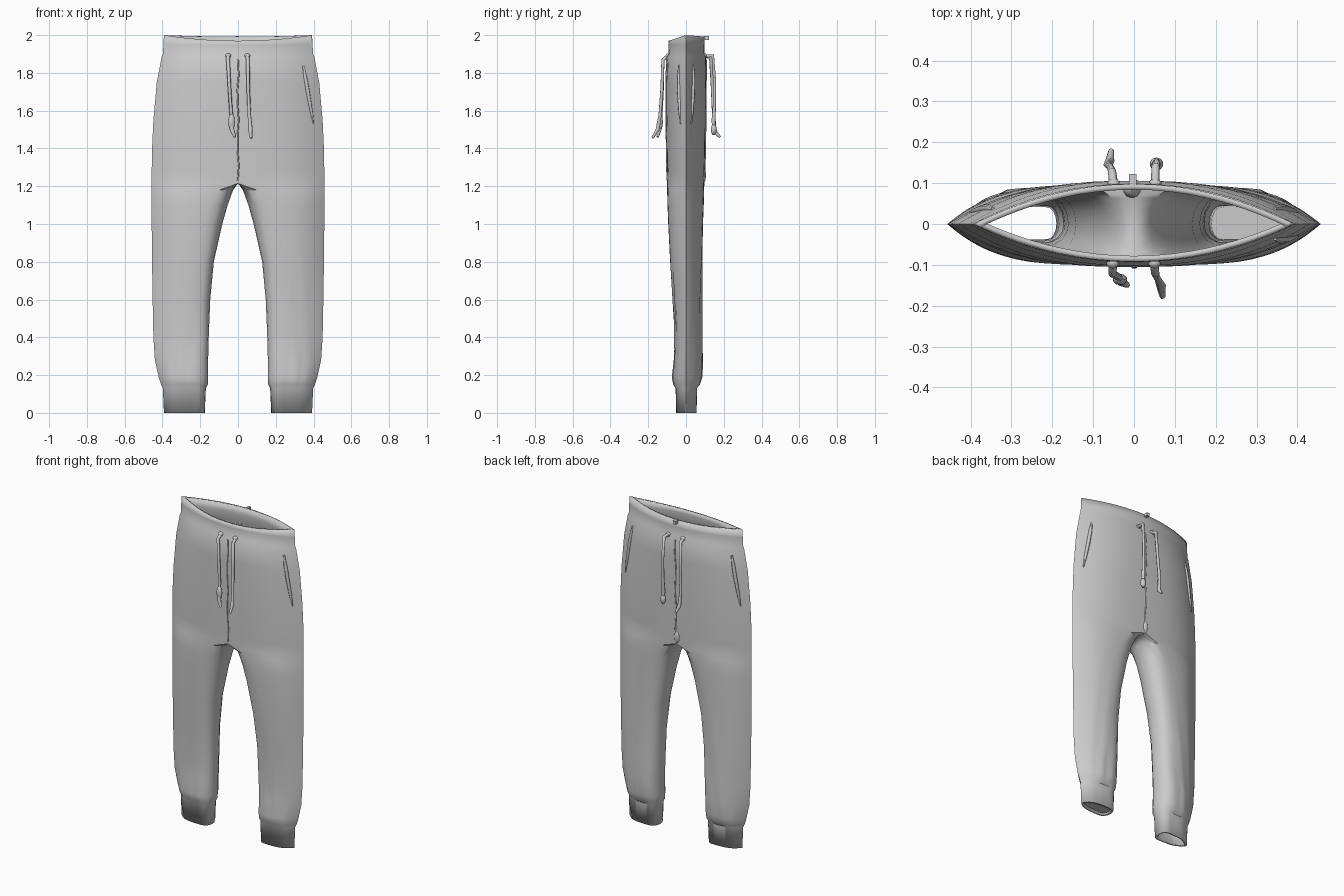
import bpy, bmesh, math
from mathutils import Vector

if "Cube" in bpy.data.objects:
    bpy.data.objects.remove(bpy.data.objects["Cube"])

M, K = 12, 8   # points per front/back arc, steps around the inner leg

# z, inner x, join x, outer x, front depth, back depth, roundness
ROWS = [
    (2.000, 0, 0, .392, .092, .098, 2.0),
    (1.950, 0, 0, .395, .093, .099, 2.1),
    (1.900, 0, 0, .397, .093, .099, 2.2),
    (1.885, 0, 0, .404, .102, .106, 2.3),
    (1.750, 0, 0, .430, .105, .106, 2.6),
    (1.550, 0, 0, .448, .105, .104, 2.8),
    (1.400, 0, 0, .455, .103, .102, 3.0),
    (1.280, 0, 0, .457, .101, .099, 3.0),
    (1.215, 0, 0, .457, .100, .097, 3.0),
    (1.180, .026, .10, .457, .100, .096, 2.9),
    (1.100, .055, .15, .457, .098, .094, 2.7),
    (1.000, .083, .18, .457, .094, .090, 2.6),
    (.800, .128, .21, .455, .084, .086, 2.5),
    (.600, .147, .23, .452, .068, .085, 2.5),
    (.400, .155, .23, .448, .061, .086, 2.5),
    (.280, .158, .24, .440, .062, .088, 2.5),
    (.190, .158, .24, .420, .070, .082, 2.8),
    (.150, .160, .24, .407, .068, .074, 3.2),
    (.132, .170, .22, .398, .055, .059, 4.0),
    (.000, .176, .22, .392, .052, .056, 4.0),
]
CROTCH = 8


def arc_y(row, u):
    return 1 - u ** row[6]


def section(n):
    """One horizontal section of the right half; closed from the crotch down."""
    z, xi, xj, xo, yf, yb, p = row = ROWS[n]
    us = [1 - (1 - i / M) ** 1.5 for i in range(M + 1)]
    pts = []
    for side, seq in ((-1, us), (1, us[-2::-1])):
        depth = yf if side < 0 else yb
        for u in seq:
            # front of the waist dips; legs carry soft folds above the cuff
            dip = (.03 if side < 0 else .008) * (1 - u * u) if n == 0 else 0
            fold = .005 * math.sin(u * 17 + z * 9) if .15 < z < .65 else 0
            pts.append((xj + (xo - xj) * u,
                        side * (depth * arc_y(row, u) + fold * (1 - u)), z - dip))
    if n >= CROTCH:
        for k in range(1, K):
            a = math.pi * k / K
            c = math.cos(a)
            pts.append((xj - (xj - xi) * math.sin(a) ** .8, c * (yb if c > 0 else yf), z))
    return pts


def surface(x, z, side):
    """Point on the trouser surface at x, z; side -1 is front, 1 is back."""
    for a, b in zip(ROWS, ROWS[1:]):
        if b[0] <= z <= a[0]:
            t = (a[0] - z) / (a[0] - b[0])
            r = [i + (j - i) * t for i, j in zip(a, b)]
            u = min(1, max(0, (abs(x) - r[2]) / (r[3] - r[2])))
            return Vector((x, side * r[4 if side < 0 else 5] * arc_y(r, u), z))


def make_object(name, bm, angle=35):
    me = bpy.data.meshes.new(name)
    bm.to_mesh(me)
    bm.free()
    ob = bpy.data.objects.new(name, me)
    bpy.context.collection.objects.link(ob)
    bpy.ops.object.select_all(action='DESELECT')
    bpy.context.view_layer.objects.active = ob
    ob.select_set(True)
    bpy.ops.object.shade_smooth_by_angle(angle=math.radians(angle))
    return ob


def cord(name, pts, radius, radii=None):
    cu = bpy.data.curves.new(name, 'CURVE')
    cu.dimensions = '3D'
    cu.bevel_depth, cu.bevel_resolution = radius, 1
    cu.use_fill_caps = True
    sp = cu.splines.new('POLY')
    sp.points.add(len(pts) - 1)
    for i, (p, co) in enumerate(zip(sp.points, pts)):
        p.co = (*co, 1)
        p.radius = radii[i] if radii else 1
    ob = bpy.data.objects.new(name, cu)
    bpy.context.collection.objects.link(ob)
    return ob


def ball(name, loc, scale):
    bm = bmesh.new()
    bmesh.ops.create_icosphere(bm, subdivisions=2, radius=1)
    bmesh.ops.scale(bm, vec=scale, verts=bm.verts)
    make_object(name, bm).location = loc


# trousers: half shell lofted through the sections, mirrored, given thickness
bm = bmesh.new()
rings = [[bm.verts.new(p) for p in section(n)] for n in range(len(ROWS))]
for n, (up, lo) in enumerate(zip(rings, rings[1:])):
    closed = n >= CROTCH
    for i in range(len(lo) if closed else 2 * M):
        j = (i + 1) % len(lo)
        bm.faces.new((lo[i], lo[j], up[j], up[i]))
pants = make_object("trousers", bm)
mir = pants.modifiers.new("mirror", 'MIRROR')
mir.merge_threshold = .0005
sol = pants.modifiers.new("cloth_thickness", 'SOLIDIFY')
sol.thickness, sol.offset = .014, -1

# closed sole of the right cuff
bm = bmesh.new()
bm.faces.new([bm.verts.new((x, y, .012)) for x, y, z in section(len(ROWS) - 1)])
make_object("right_cuff_lining", bm)

# drawstrings, front and back: x, y, z points
STRINGS = {
    "front_left": [(-.052, -.095, 1.89), (-.053, -.122, 1.87), (-.045, -.125, 1.72),
                   (-.036, -.132, 1.58), (-.032, -.14, 1.50), (-.016, -.15, 1.46)],
    "front_right": [(.05, -.095, 1.89), (.052, -.122, 1.87), (.054, -.127, 1.72),
                    (.06, -.137, 1.58), (.066, -.15, 1.50), (.07, -.178, 1.455)],
    "back_left": [(-.05, .098, 1.89), (-.054, .13, 1.88), (-.058, .14, 1.72),
                  (-.066, .146, 1.58), (-.06, .152, 1.49), (-.056, .18, 1.46)],
    "back_right": [(.052, .098, 1.89), (.053, .142, 1.89), (.056, .152, 1.75),
                   (.055, .150, 1.62), (.054, .146, 1.55), (.055, .146, 1.47)],
}
for name, pts in STRINGS.items():
    cord(name + "_drawstring", pts, .010, [1.1, 1, .9, .9, 1.2, .7])
    ball(name + "_eyelet", pts[0], (.016, .014, .014))
ball("front_left_knot", (-.034, -.136, 1.54), (.018, .014, .045))
ball("back_right_knot", (.055, .147, 1.50), (.017, .016, .03))

# pocket welts following the surface
for name, sx, side in (("front_right", 1, -1), ("back_right", 1, 1), ("back_left", -1, 1)):
    pts = [surface(sx * (.345 + .055 * t), 1.84 - .31 * t, side) for t in (0, .2, .4, .6, .8, 1)]
    cord(name + "_pocket_welt", pts, .010, [.5, 1, 1.1, 1, .8, .3])

# centre seams above the crotch, with the bunched cloth at the fork
for name, side in (("front", -1), ("back", 1)):
    pts = [surface(.004 * math.sin(i * 2), 1.87 - i * .08, side) for i in range(9)]
    cord(name + "_centre_seam", pts, .004)
ball("crotch_gather", (-.005, .085, 1.26), (.022, .022, .05))

# small tab on the back of the waistband
bm = bmesh.new()
bmesh.ops.create_cube(bm, size=1)
bmesh.ops.scale(bm, vec=(.018, .028, .02), verts=bm.verts)
make_object("waist_tab", bm).location = (-.003, .108, 1.985)
